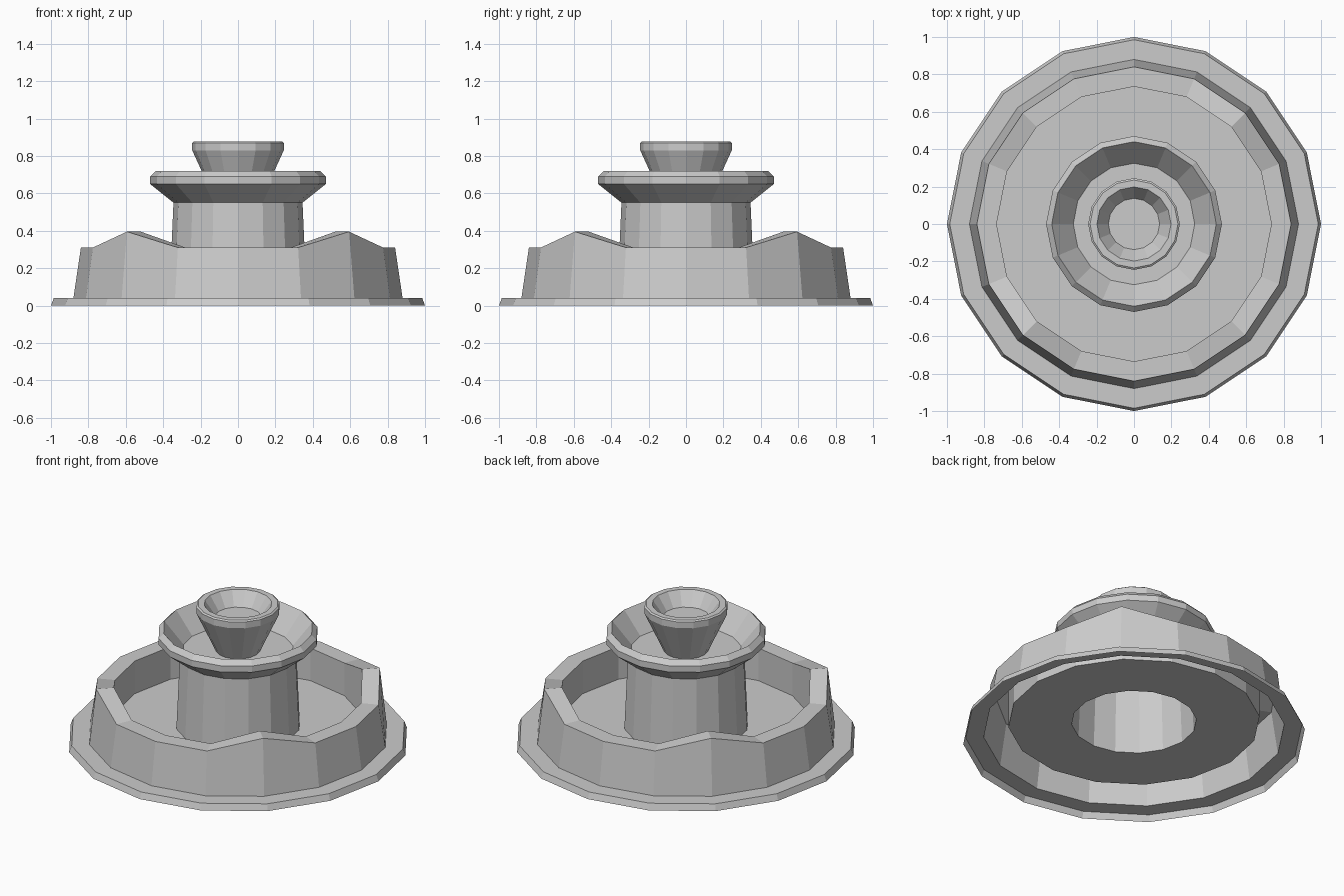
import bpy, math

if "Cube" in bpy.data.objects:
    bpy.data.objects.remove(bpy.data.objects["Cube"])

SIDES = 16


def lathe(name, profile, cap=False):
    """Spin (radius, z, lift) points; lift raises the four diagonal corners."""
    verts, faces = [], []
    for r, z, lift in profile:
        for i in range(SIDES):
            a = 2 * math.pi * i / SIDES
            verts.append((r * math.cos(a), r * math.sin(a),
                          z + (lift if i % 4 == 2 else 0)))
    for k in range(len(profile) - 1):
        for i in range(SIDES):
            j = (i + 1) % SIDES
            a, b = k * SIDES, (k + 1) * SIDES
            faces.append((a + i, a + j, b + j, b + i))
    if cap:
        start = (len(profile) - 1) * SIDES
        faces.append(tuple(range(start, start + SIDES)))
    mesh = bpy.data.meshes.new(name)
    mesh.from_pydata(verts, [], faces)
    obj = bpy.data.objects.new(name, mesh)
    bpy.context.collection.objects.link(obj)
    return obj


# Open-bottomed basin: foot step, outer wall, peaked rim, inner wall, floor
lathe("fountain_basin", [
    (1.0, 0, 0), (0.985, 0.04, 0), (0.88, 0.04, 0), (0.84, 0.31, 0.085),
    (0.735, 0.31, 0.085), (0.735, 0.10, 0), (0.365, 0.10, 0)])

# Hollow tapered column
lathe("fountain_column", [(0.365, 0.10, 0), (0.345, 0.55, 0)])

# Upper bowl with chamfered rim
lathe("upper_bowl", [
    (0.345, 0.55, 0), (0.47, 0.65, 0), (0.47, 0.69, 0), (0.44, 0.72, 0),
    (0.325, 0.58, 0), (0.13, 0.58, 0)])

# Small flared cup on top
lathe("top_cup", [
    (0.13, 0.58, 0), (0.245, 0.83, 0), (0.245, 0.87, 0), (0.235, 0.877, 0),
    (0.198, 0.877, 0), (0.137, 0.79, 0)], cap=True)
